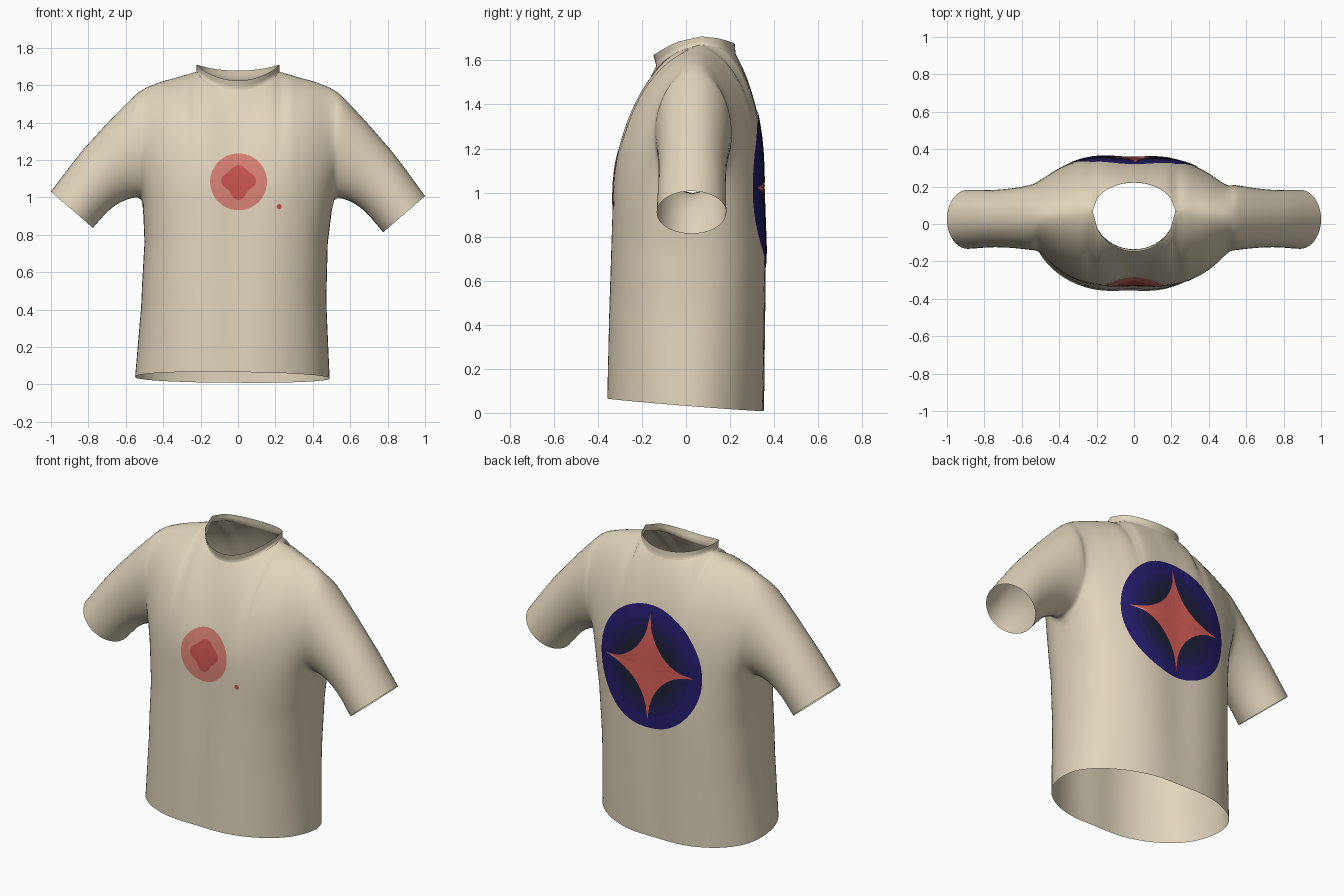
import bpy, bmesh, math
from mathutils import Vector
from mathutils.bvhtree import BVHTree

if "Cube" in bpy.data.objects:
    bpy.data.objects.remove(bpy.data.objects["Cube"])

N, NECK, LOW, UP, ARM = 28, 8, 16, 20, 12   # half columns, neck columns, row counts
W, YC, ZA = 0.51, 0.03, 1.0                 # chest half width, side seam depth, armpit height
NY = 0.07                                   # depth of the neck centre


def material(name, rgb):
    m = bpy.data.materials.new(name)
    m.diffuse_color = (*rgb, 1)
    m.use_nodes = True
    m.node_tree.nodes["Principled BSDF"].inputs["Base Color"].default_value = m.diffuse_color
    return m


def table(pts, x):
    """Piecewise linear lookup."""
    if x <= pts[0][0]:
        return pts[0][1]
    for (a, p), (b, q) in zip(pts, pts[1:]):
        if x <= b:
            return p + (q - p) * (x - a) / (b - a)
    return pts[-1][1]


def sheet(bm, rows):
    """Quad grid through rows of points."""
    grid = [[bm.verts.new(p) for p in r] for r in rows]
    for a, b in zip(grid, grid[1:]):
        for i in range(len(a) - 1):
            bm.faces.new((a[i], a[i + 1], b[i + 1], b[i]))


def finish(bm, name, mats):
    me = bpy.data.meshes.new(name)
    bm.to_mesh(me)
    me.shade_smooth()
    for m in mats:
        me.materials.append(m)
    ob = bpy.data.objects.new(name, me)
    bpy.context.collection.objects.link(ob)
    return ob


def ring_point(k, z, side):
    """Point on the torso outline at height z; side -1 is front, 1 is back."""
    s = math.sin(k / N * math.pi / 2)
    width = table([(0, .52), (.4, .495), (.75, .49), (1, W)], z)
    shift = table([(0, -.03), (.5, -.02), (1, 0)], z)
    if side < 0:
        depth, n = table([(0, .40), (.4, .39), (1, .37)], z), 2.2 + .4 * z
    else:
        depth = table([(0, .335), (.75, .34), (1, .33)], z)
        n = 1.9 + .6 * z if s > 0 else 2.3 + .8 * z
    y = YC + side * depth * max(0, 1 - abs(s) ** n) ** (1 / n)
    y -= side * .014 * math.exp(-(s / .25) ** 2)       # hollow along the middle
    return Vector((shift + width * s, y, z))


def neck_base(k, side):
    """Where column k ends: collar seam in the middle, shoulder ridge outside."""
    u = abs(k) / N
    x = W * math.sin(k / N * math.pi / 2)
    x += math.copysign(.04 * u ** 4, x)
    if abs(k) < NECK:
        a = W * math.sin(NECK / N * math.pi / 2)
        e = math.sqrt(1 - (x / a) ** 2)
        return Vector((x, NY + side * e * (.205 if side < 0 else .155),
                       1.672 - e ** 1.6 * (.098 if side < 0 else .042)))
    z = table([(.22, 1.672), (.29, 1.652), (.4, 1.625), (.5, 1.587), (.55, 1.553)], abs(x))
    return Vector((x, NY - .04 * max(0, (u - .28) / .72), z))


def upper_point(k, s, side):
    """Column k from chest (s=0) to collar or shoulder (s=1)."""
    u = abs(k) / N
    r, t = ring_point(k, ZA, side), neck_base(k, side)
    v = math.sin(s * math.pi / 2)
    w = max(0, (u - .45) / .55) ** 2               # blend into the armhole loop
    p = 1.6 if side < 0 else 2.9
    p += (2.3 - p) * min(1, u * 2)
    q = 1 - .42 * max(0, min(1, (u - .08) / .27))
    y1 = t.y + (r.y - t.y) * max(0, 1 - v ** p) ** q
    v2 = (1 - math.cos(math.pi * s)) / 2
    y2 = r.y + (t.y - r.y) * v2 + side * (.175 if side < 0 else .185) * math.sin(math.pi * s)
    vz = v + (v2 - v) * w
    return Vector((r.x + (t.x - r.x) * vz, y1 + (y2 - y1) * w, ZA + (t.z - ZA) * vz))


# --- shirt: torso, shoulders, collar and sleeves as one cloth ---
bm = bmesh.new()
cols = range(-N, N + 1)
for side in (-1, 1):
    rows = []
    for j in range(LOW):
        row = []
        for k in cols:
            p = ring_point(k, ZA * j / LOW, side)
            p.z += (.037 - .08 * p.y - .01 * p.x) * (1 - j / LOW)   # sloping hem
            row.append(p)
        rows.append(row)
    rows += [[upper_point(k, j / UP, side) for k in cols] for j in range(UP + 1)]
    sheet(bm, rows)

    # collar band standing on the neck seam
    seam = [neck_base(k, side) for k in range(-NECK, NECK + 1)]

    def lift(p, h):
        e = abs(p.y - NY) / .2
        return Vector((p.x, p.y + (-.25 if side < 0 else -.1) * h * e, p.z + h * (.75 + .25 * e)))
    sheet(bm, [seam, [lift(p, .025) for p in seam], [lift(p, .05) for p in seam]])

# sleeves lofted from the armhole loop to the cuff
for k in (-N, N):
    sx = 1 if k > 0 else -1
    loop = [(j / UP, -1) for j in range(UP + 1)] + [(j / UP, 1) for j in range(UP - 1, -1, -1)]
    rows = []
    for i in range(ARM + 1):
        t, row = i / ARM, []
        for s, side in loop:
            a = upper_point(k, s, side)
            c, d = -math.cos(math.pi * s), math.sin(math.pi * s)
            cuff = Vector((sx * (.888 + .112 * c), .025 + side * .158 * d, .922 + .097 * c - .012 * sx))
            p = a.lerp(cuff, t)
            p.z += (.035 - .01 * c) * math.sin(math.pi * t)
            p.y -= side * .012 * d * math.sin(math.pi * t)
            row.append(p)
        rows.append(row)
    sheet(bm, rows)

bmesh.ops.remove_doubles(bm, verts=bm.verts, dist=.0004)
bmesh.ops.recalc_face_normals(bm, faces=bm.faces)
# soften the armholes, leaving open edges in place
soft = [v for v in bm.verts if not v.is_boundary and .3 < abs(v.co.x) < .8 and v.co.z > .9]
for _ in range(6):
    bmesh.ops.smooth_vert(bm, verts=soft, factor=.5, use_axis_x=True, use_axis_y=True, use_axis_z=True)
bm.faces.ensure_lookup_table()
tree = BVHTree.FromBMesh(bm)
finish(bm, "shirt", [material("beige cloth", (.75, .66, .50))])


# --- printed decals: thin polar sheets laid on the cloth ---
def decal(name, side, cx, cz, radii, index, mats, n=128, tall=1):
    """radii: functions of angle from the centre out; index: material per ring."""
    d = bmesh.new()

    def put(x, z):
        hit = tree.ray_cast(Vector((x, side * 3, z)), Vector((0, -side, 0)))[0]
        return d.verts.new((x, hit.y + side * .004, z))
    centre, prev = put(cx, cz), None
    for f, m in zip(radii, index):
        ring = []
        for i in range(n):
            a = 2 * math.pi * i / n
            ring.append(put(cx + f(a) * math.cos(a), cz + tall * f(a) * math.sin(a)))
        for i in range(n):
            j = (i + 1) % n
            vs = (centre, ring[i], ring[j]) if prev is None else (prev[i], ring[i], ring[j], prev[j])
            d.faces.new(vs).material_index = m
        prev = ring
    bmesh.ops.dissolve_degenerate(d, edges=d.edges, dist=1e-5)
    bmesh.ops.recalc_face_normals(d, faces=d.faces)
    for f in d.faces:
        f.normal_update()
    if sum(f.normal.y for f in d.faces) * side < 0:
        bmesh.ops.reverse_faces(d, faces=d.faces)
    finish(d, name, mats)


red = material("red print", (.55, .085, .075))
pale = material("pale red print", (.66, .215, .17))
star_red = material("star red", (.68, .115, .10))
blues = [material("blue black", (.012, .014, .036)), material("dark navy", (.013, .013, .06)),
         material("deep navy", (.015, .012, .095)), material("navy", (.018, .012, .145))]


def blob(a):
    return .083 + .010 * math.cos(4 * a) + .004 * math.sin(3 * a)


def star(a):
    c, s, p = abs(math.cos(a)), abs(math.sin(a)), .56
    return .302 / (c ** p + s ** p) ** (1 / p)


def band(r):
    return lambda a: max(r, star(a))


# chest spot and its small dot
decal("chest_spot", -1, .003, 1.083,
      [lambda a: blob(a) * .5, blob, lambda a: .12, lambda a: .152], [0, 0, 1, 1], [red, pale])
decal("chest_dot", -1, .22, .95, [lambda a: .014], [0], [red], 8)

# back roundel with four pointed star
decal("back_star", 1, .005, 1.022,
      [lambda a: star(a) * .35, lambda a: star(a) * .7, star,
       band(.18), band(.225), band(.27), lambda a: .31, lambda a: .343],
      [0, 0, 0, 1, 2, 3, 4, 4], [star_red] + blues, tall=1.05)
